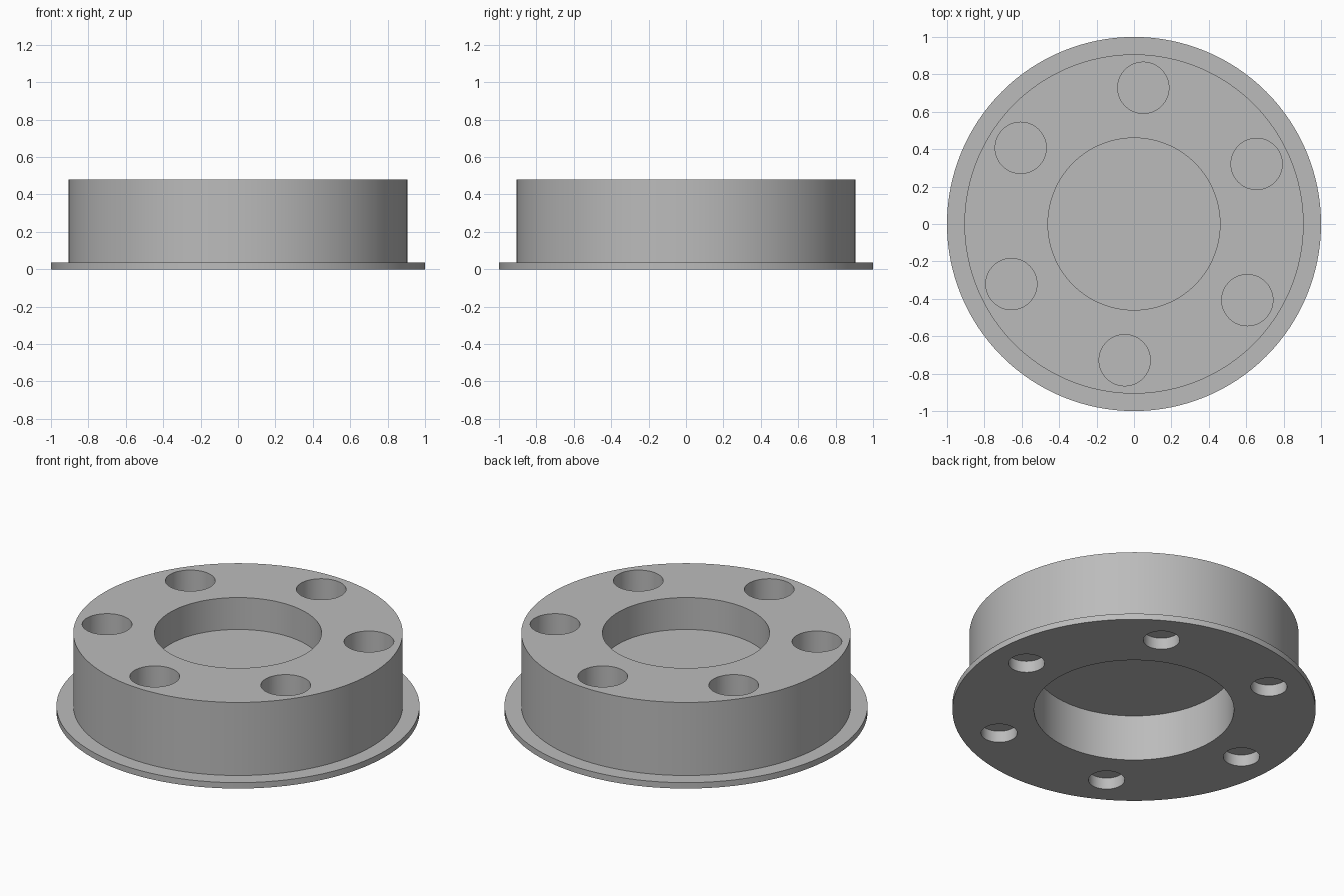
import bpy
import bmesh
from math import cos, sin, radians, tau
from mathutils import Matrix

default = bpy.data.objects.get("Cube")
if default:
    bpy.data.objects.remove(default)

SEGMENTS = 128
HEIGHT = 0.48
FLANGE = 0.036

# Single grey material
grey = bpy.data.materials.new("plain grey")
grey.use_nodes = True
colour = (0.5, 0.5, 0.5, 1)
grey.diffuse_color = colour
grey.node_tree.nodes["Principled BSDF"].inputs["Base Color"].default_value = colour


def add_object(name, bm):
    mesh = bpy.data.meshes.new(name)
    bmesh.ops.recalc_face_normals(bm, faces=bm.faces)
    bm.to_mesh(mesh)
    bm.free()
    mesh.materials.append(grey)
    obj = bpy.data.objects.new(name, mesh)
    bpy.context.collection.objects.link(obj)
    return obj


def lathe(name, profile):
    """Turn a radius/height profile around the z axis."""
    bm = bmesh.new()
    verts = [bm.verts.new((r, 0, z)) for r, z in profile]
    edges = [bm.edges.new(pair) for pair in zip(verts, verts[1:])]
    bmesh.ops.spin(bm, geom=verts + edges, cent=(0, 0, 0), axis=(0, 0, 1),
                   angle=tau, steps=SEGMENTS, use_merge=False)
    bmesh.ops.remove_doubles(bm, verts=bm.verts, dist=0.0005)
    return add_object(name, bm)


def hole_ring(name, radius, circle, start, low, high):
    """Six upright cylinders spaced evenly on a circle."""
    bm = bmesh.new()
    for i in range(6):
        a = radians(start + 60 * i)
        centre = (circle * cos(a), circle * sin(a), (low + high) / 2)
        bmesh.ops.create_cone(bm, cap_ends=True, segments=64, radius1=radius,
                              radius2=radius, depth=high - low,
                              matrix=Matrix.Translation(centre))
    obj = add_object(name, bm)
    obj.hide_render = True
    return obj


# Flanged drum: bottom recess, flange, outer wall, top pocket, thin web between
drum = lathe("flanged_drum", [
    (0, 0.28), (0.55, 0.28), (0.55, 0), (1, 0), (1, FLANGE), (0.907, FLANGE),
    (0.907, HEIGHT), (0.46, HEIGHT), (0.46, 0.286), (0, 0.286)])

# Blind holes in the top face and smaller, shallow ones in the underside
cutters = [
    hole_ring("top_hole_cutter", 0.137, 0.73, 26.1, 0.286, HEIGHT + 0.1),
    hole_ring("bottom_hole_cutter", 0.1, 0.785, 1.1, -0.1, 0.07),
]

bpy.ops.object.select_all(action="DESELECT")
drum.select_set(True)
bpy.context.view_layer.objects.active = drum
for cutter in cutters:
    mod = drum.modifiers.new(cutter.name, "BOOLEAN")
    mod.operation = "DIFFERENCE"
    mod.solver = "EXACT"
    mod.object = cutter
    bpy.ops.object.modifier_apply(modifier=mod.name)
    bpy.data.objects.remove(cutter)

bpy.ops.object.shade_smooth_by_angle(angle=radians(30))
